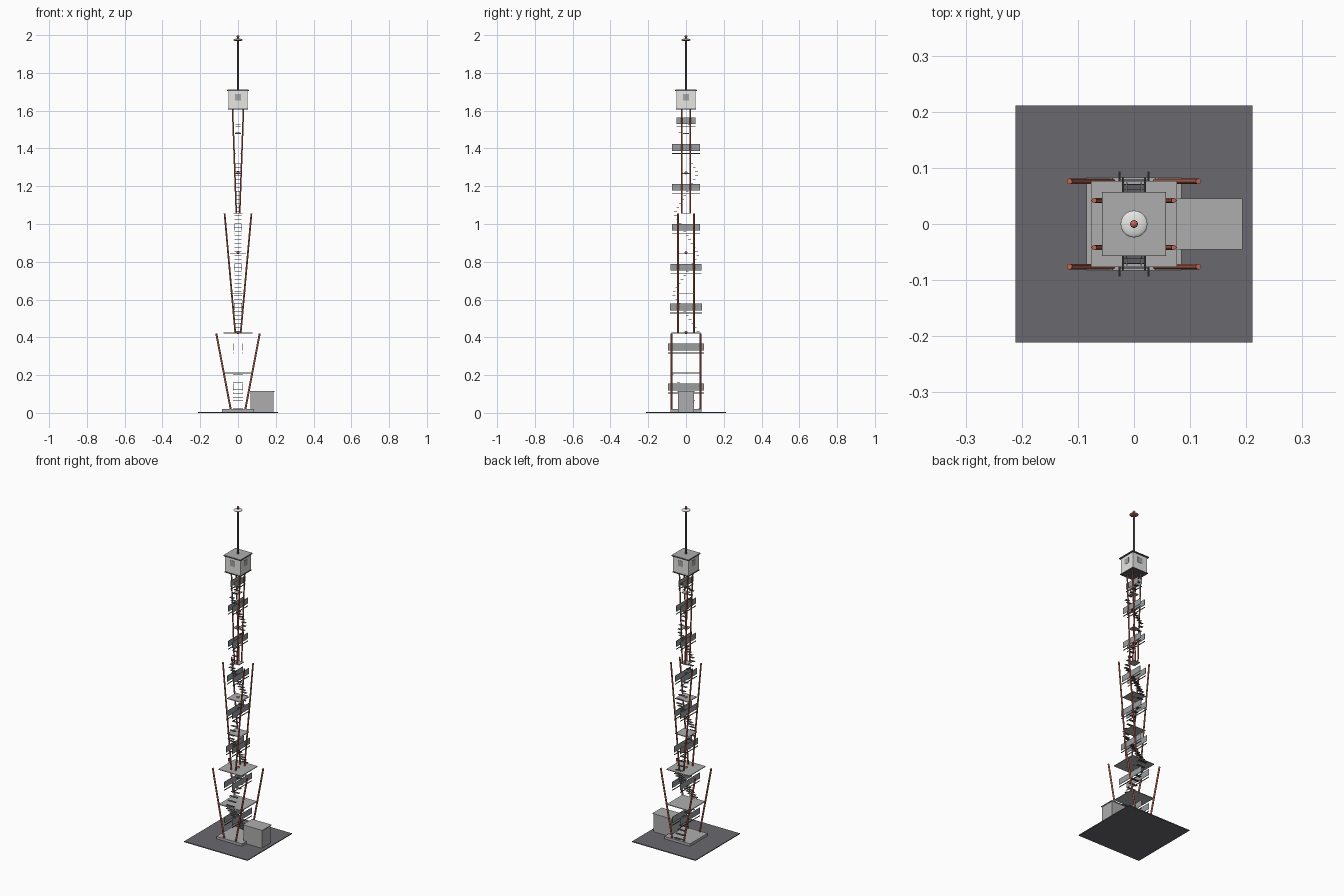
import bpy
from mathutils import Vector

cube = bpy.data.objects.get("Cube")
if cube:
    bpy.data.objects.remove(cube, do_unlink=True)


def material(name, r, g, b):
    m = bpy.data.materials.new(name)
    m.use_nodes = True
    m.diffuse_color = (r, g, b, 1)
    m.node_tree.nodes["Principled BSDF"].inputs["Base Color"].default_value = (r, g, b, 1)
    return m


ASPHALT = material("asphalt", 0.142, 0.138, 0.157)
CONCRETE = material("concrete", 0.42, 0.42, 0.42)
PANEL = material("railing grey", 0.33, 0.34, 0.35)
STEEL = material("dark steel", 0.11, 0.11, 0.12)
RED = material("red oxide", 0.52, 0.14, 0.09)
CABIN = material("cabin white", 0.79, 0.79, 0.77)
GLASS = material("window glass", 0.36, 0.38, 0.4)


def finish(name, mat):
    ob = bpy.context.object
    ob.name = name
    ob.data.materials.append(mat)
    return ob


def box(name, mat, center, size):
    bpy.ops.mesh.primitive_cube_add(size=1, location=center)
    ob = finish(name, mat)
    ob.scale = size
    return ob


def plate(name, mat, half_x, half_y, z0, z1, x=0):
    return box(name, mat, (x, 0, (z0 + z1) / 2), (half_x * 2, half_y * 2, z1 - z0))


def rod(name, mat, a, b, radius, sides=12):
    a, b = Vector(a), Vector(b)
    bpy.ops.mesh.primitive_cylinder_add(vertices=sides, radius=radius, depth=(b - a).length,
                                        location=(a + b) / 2)
    ob = finish(name, mat)
    ob.rotation_mode = 'QUATERNION'
    ob.rotation_quaternion = (b - a).to_track_quat('Z', 'Y')
    bpy.ops.object.shade_smooth_by_angle()
    return ob


def ball(name, mat, z, radius, height):
    bpy.ops.mesh.primitive_uv_sphere_add(segments=24, ring_count=12, location=(0, 0, z))
    ob = finish(name, mat)
    ob.scale = (radius, radius, height)
    bpy.ops.object.shade_smooth()
    return ob


# Ground, foundation and equipment hut
plate("ground_pad", ASPHALT, 0.211, 0.211, 0, 0.005)
plate("foundation", CONCRETE, 0.085, 0.083, 0.005, 0.02)
plate("hut_walls", CONCRETE, 0.061, 0.042, 0.005, 0.111, x=0.127)
plate("hut_roof", CONCRETE, 0.065, 0.045, 0.111, 0.115, x=0.128)

# Three tiers of legs leaning outward
LEG_TIERS = [
    # z bottom, z top, x bottom, x top, y, radius
    (0.01, 0.42, 0.037, 0.115, 0.076, 0.005),
    (0.42, 1.055, 0.014, 0.071, 0.042, 0.0045),
    (1.055, 1.61, 0.009, 0.029, 0.022, 0.004),
]
for z0, z1, x0, x1, y, radius in LEG_TIERS:
    for sx in (-1, 1):
        for sy in (-1, 1):
            rod("leg", RED, (sx * x0, sy * y, z0), (sx * x1, sy * y, z1), radius)

# Landing platforms
LEVEL = 0.2113
for i, half in enumerate((0.075, 0.077, 0.043, 0.043, 0.023, 0.019, 0.017), 1):
    z = LEVEL * i
    plate("platform", CONCRETE, half, half, z - 0.002, z + 0.002)

# Joint lamps on the axis
for i in (2, 4, 6):
    ball("joint_lamp", RED, LEVEL * i + 0.003, 0.008, 0.008)

# Zigzag stair flights with level railings
FLIGHTS = [
    # half width, tread reach, railing half length
    (0.026, 0.080, 0.094), (0.026, 0.080, 0.094),
    (0.020, 0.071, 0.084), (0.019, 0.070, 0.083), (0.019, 0.062, 0.075),
    (0.013, 0.062, 0.074), (0.013, 0.062, 0.074), (0.013, 0.042, 0.051),
]
TREADS = 10
side = 1
for i, (width, reach, rail) in enumerate(FLIGHTS):
    z0 = LEVEL * i + (0.015 if i == 0 else 0)
    # The last flight stops short, below the cabin floor
    z1 = min(LEVEL * (i + 1), 1.55)
    count = TREADS if z1 < 1.5 else TREADS // 2
    for k in range(count):
        t = (k + 0.5) / count
        box("stair_tread", STEEL, (0, side * reach * (1 - 2 * t), z0 + t * (z1 - z0)),
            (width * 2, 0.014, 0.002))
    middle = (LEVEL * i + z1) / 2
    for sx in (-1, 1):
        box("stair_railing", PANEL, (sx * width, 0, middle + 0.032), (0.002, rail * 2, 0.036))
        box("stair_stringer", STEEL, (sx * width, 0, middle), (0.003, rail * 2, 0.004))
    side = -side

# Lookout cabin with a window on each side
plate("cabin_floor", STEEL, 0.053, 0.053, 1.606, 1.611)
plate("cabin_walls", CABIN, 0.05, 0.05, 1.611, 1.704)
plate("cabin_eaves", STEEL, 0.057, 0.057, 1.704, 1.709)
plate("cabin_roof", CONCRETE, 0.056, 0.056, 1.709, 1.711)
for s in (-1, 1):
    box("window_y", GLASS, (0, s * 0.05, 1.671), (0.032, 0.003, 0.034))
    box("window_x", GLASS, (s * 0.05, 0, 1.671), (0.003, 0.032, 0.034))

# Mast, dish with a red underside, and warning lamp
rod("mast", STEEL, (0, 0, 1.71), (0, 0, 1.99), 0.005)
dish = ball("mast_dish", CABIN, 1.975, 0.024, 0.007)
dish.data.materials.append(RED)
for face in dish.data.polygons:
    face.material_index = int(face.center.z < 0)
ball("warning_lamp", RED, 1.993, 0.007, 0.007)
